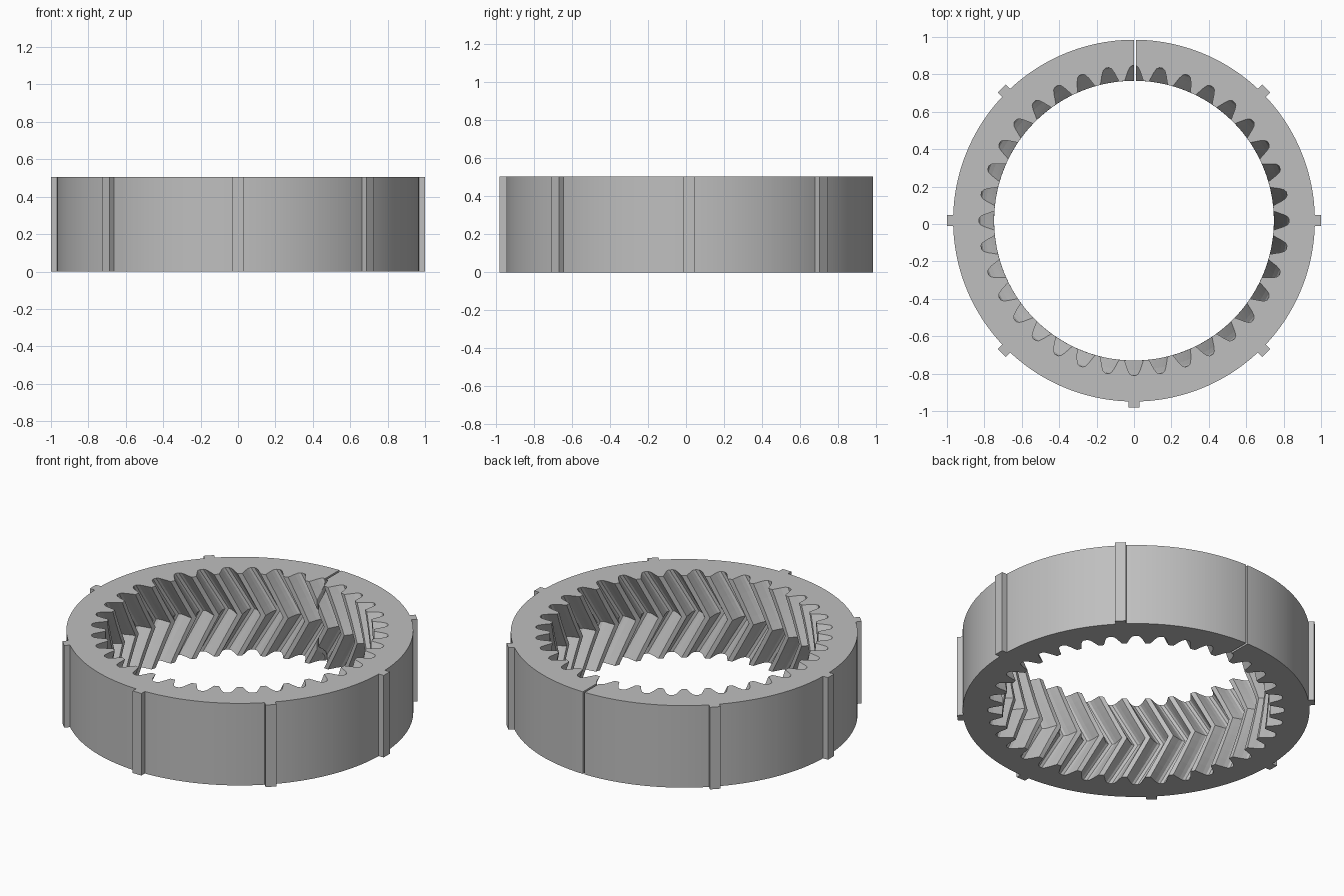
import bpy, bmesh
from math import radians, sin, cos
from mathutils import Matrix

HEIGHT, CENTRE_Y = 0.505, 0.018
OUTER_R, TEETH, TWIST, SLICES = 0.967, 36, 10, 12
STEP = 360 / TEETH

if "Cube" in bpy.data.objects:
    bpy.data.objects.remove(bpy.data.objects["Cube"])

grey = bpy.data.materials.new("plain grey")
grey.use_nodes = True
colour = (0.52, 0.52, 0.52, 1)
grey.diffuse_color = colour
grey.node_tree.nodes["Principled BSDF"].inputs["Base Color"].default_value = colour


def make_object(name, bm):
    bmesh.ops.recalc_face_normals(bm, faces=bm.faces)
    mesh = bpy.data.meshes.new(name)
    bm.to_mesh(mesh)
    bm.free()
    mesh.materials.append(grey)
    obj = bpy.data.objects.new(name, mesh)
    bpy.context.collection.objects.link(obj)
    return obj


def make_box(name, size, offset, angle=0):
    # box moved out from the ring axis, then turned around that axis
    bm = bmesh.new()
    bmesh.ops.create_cube(bm, size=1)
    bmesh.ops.scale(bm, vec=size, verts=bm.verts)
    bmesh.ops.translate(bm, vec=offset, verts=bm.verts)
    bmesh.ops.rotate(bm, matrix=Matrix.Rotation(radians(angle), 3, 'Z'), verts=bm.verts)
    bmesh.ops.translate(bm, vec=(0, CENTRE_Y, 0), verts=bm.verts)
    return make_object(name, bm)


def add_loop(bm, points, z):
    return [bm.verts.new((r * cos(radians(a)), CENTRE_Y + r * sin(radians(a)), z))
            for a, r in points]


def bridge(bm, a, b):
    for i in range(len(a)):
        j = (i + 1) % len(a)
        bm.faces.new((a[i], a[j], b[j], b[i]))


# Half of one tooth gap: angle and radius, mirrored to the full gap
half_gap = [(3.9, 0.748), (3.2, 0.770), (2.4, 0.798), (1.6, 0.820), (0.7, 0.829)]
gap = [(-a, r) for a, r in half_gap] + half_gap[::-1]
inner = [(t * STEP + a, r) for t in range(TEETH) for a, r in gap]
outer = [(t * STEP + (i + 0.5) * STEP / len(gap) - STEP / 2, OUTER_R)
         for t in range(TEETH) for i in range(len(gap))]

# Ring with herringbone inner teeth: the twist peaks at mid height
bm = bmesh.new()
rings = []
for s in range(SLICES + 1):
    f = s / SLICES
    turn = -TWIST * (1 - abs(2 * f - 1))
    rings.append(add_loop(bm, [(a + turn, r) for a, r in inner], f * HEIGHT))
low, high = add_loop(bm, outer, 0), add_loop(bm, outer, HEIGHT)
for a, b in zip(rings, rings[1:]):
    bridge(bm, a, b)
bridge(bm, low, high)
bridge(bm, rings[0], low)
bridge(bm, rings[-1], high)
ring = make_object("ring_gear", bm)

# Narrow slit through the back of the ring
cutter = make_box("slit_cutter", (0.012, 0.5, HEIGHT * 2), (0.006, 0.88, HEIGHT / 2))
cutter.hide_render = True
slit = ring.modifiers.new("slit", 'BOOLEAN')
slit.operation, slit.solver, slit.object = 'DIFFERENCE', 'EXACT', cutter
bpy.context.view_layer.objects.active = ring
bpy.ops.object.modifier_apply(modifier=slit.name)
bpy.data.objects.remove(cutter)

# Locating ribs around the outside, none at the slit
for k in range(8):
    if k != 2:
        make_box(f"outer_rib_{k}", (0.06, 0.06, HEIGHT), (0.97, 0, HEIGHT / 2), k * 45).data.transform(
            Matrix.Identity(4))
